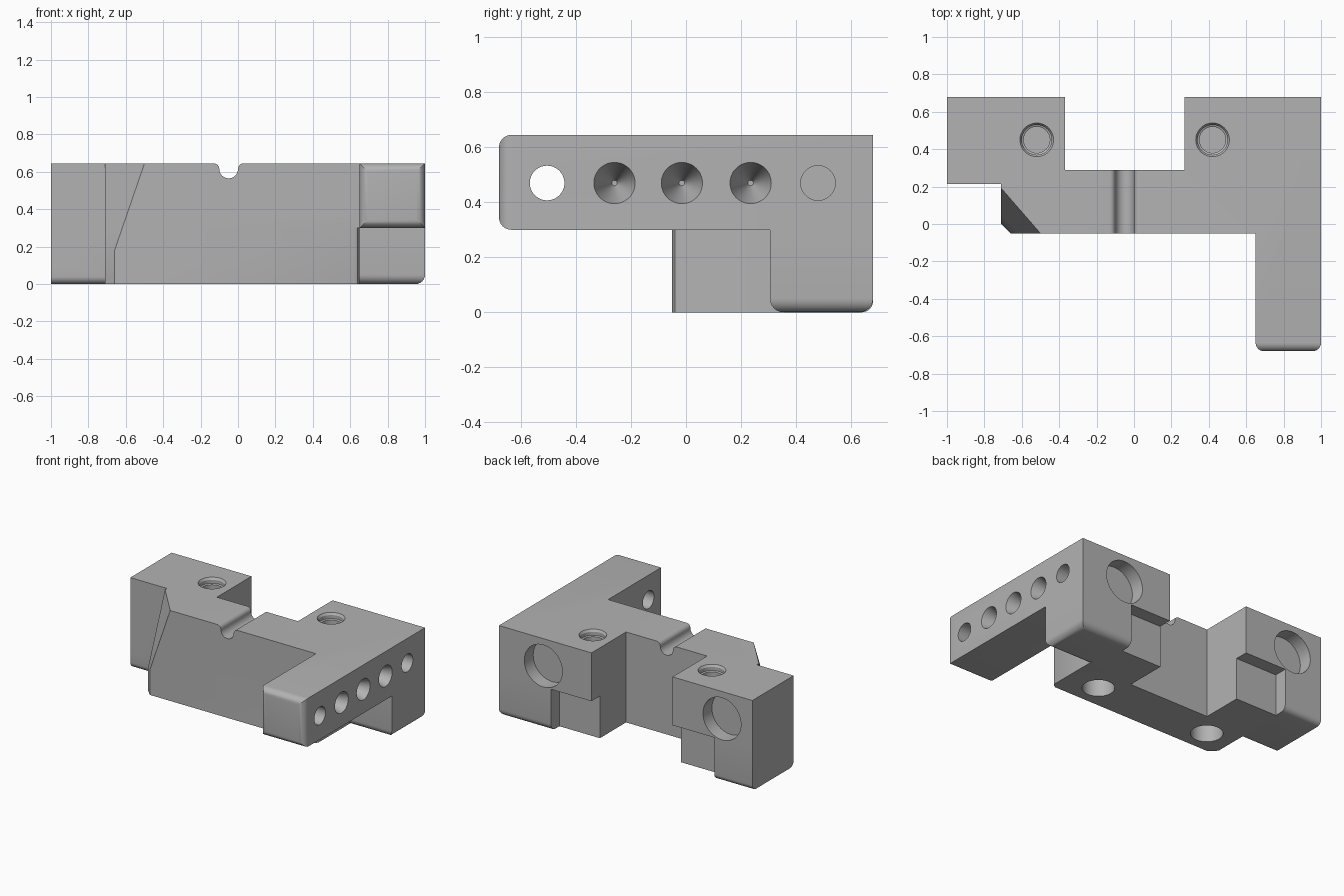
import bpy, bmesh, math
from mathutils import Vector, Matrix

if "Cube" in bpy.data.objects:
    bpy.data.objects.remove(bpy.data.objects["Cube"])

H = 0.645       # overall height
STEP = 0.30     # underside of the arm and overhangs

grey = bpy.data.materials.new("machined grey")
grey.use_nodes = True
colour = (0.45, 0.45, 0.45, 1)
grey.diffuse_color = colour
grey.node_tree.nodes["Principled BSDF"].inputs["Base Color"].default_value = colour


def make(name, bm):
    bmesh.ops.recalc_face_normals(bm, faces=bm.faces)
    mesh = bpy.data.meshes.new(name)
    bm.to_mesh(mesh)
    bm.free()
    mesh.materials.append(grey)
    obj = bpy.data.objects.new(name, mesh)
    bpy.context.scene.collection.objects.link(obj)
    return obj


def prism(name, outline, lo, hi, axis="z", rounded=None, radius=0.05):
    """Extrude an outline along z (xy outline) or y (xz outline), rounding chosen edges."""
    bm = bmesh.new()
    place = (lambda a, b, c: (a, b, c)) if axis == "z" else (lambda a, b, c: (a, c, b))
    face = bm.faces.new([bm.verts.new(place(a, b, lo)) for a, b in outline])
    ext = bmesh.ops.extrude_face_region(bm, geom=[face])
    top = [v for v in ext["geom"] if isinstance(v, bmesh.types.BMVert)]
    bmesh.ops.translate(bm, verts=top, vec=place(0, 0, hi - lo))
    bmesh.ops.recalc_face_normals(bm, faces=bm.faces)
    if rounded:
        edges = [e for e in bm.edges if rounded(e.verts[0].co, e.verts[1].co)]
        bmesh.ops.bevel(bm, geom=edges, offset=radius, segments=6, profile=0.5, affect="EDGES")
    return make(name, bm)


def box(x0, x1, y0, y1):
    return [(x0, y0), (x1, y0), (x1, y1), (x0, y1)]


def drill(name, mouth, direction, profile, sides=48):
    """Turned cutter: profile of (radius, depth) pairs starting at the mouth."""
    bm = bmesh.new()
    rings = []
    for r, d in [(profile[0][0], -0.05)] + profile:
        rings.append([bm.verts.new((r * math.cos(2 * math.pi * i / sides),
                                    r * math.sin(2 * math.pi * i / sides), d))
                      for i in range(sides)])
    for a, b in zip(rings, rings[1:]):
        for i in range(sides):
            j = (i + 1) % sides
            bm.faces.new((a[i], a[j], b[j], b[i]))
    bm.faces.new(rings[0])
    bm.faces.new(rings[-1])
    turn = Vector(direction).to_track_quat("Z", "Y").to_matrix().to_4x4()
    bm.transform(Matrix.Translation(mouth) @ turn)
    return make(name, bm)


def combine(target, other, operation):
    bpy.context.view_layer.objects.active = target
    mod = target.modifiers.new(operation, "BOOLEAN")
    mod.operation = operation
    mod.solver = "EXACT"
    mod.object = other
    bpy.ops.object.modifier_apply(modifier=mod.name)
    bpy.data.objects.remove(other)


# Upper slab with the two rear blocks and the forward arm
near = lambda a, b: abs(a - b) < 1e-4
body = prism("bracket_body", [
    (-1, 0.215), (-0.71, 0.215), (-0.71, -0.05), (0.65, -0.05), (0.65, -0.68), (1, -0.68),
    (1, 0.68), (0.27, 0.68), (0.27, 0.29), (-0.37, 0.29), (-0.37, 0.68), (-1, 0.68)],
    STEP, H, rounded=lambda a, b: near(a.y, -0.68) and near(b.y, -0.68), radius=0.045)

# Lower bar, set back behind the overhangs
lower = prism("lower_bar", [
    (-0.71, 0), (-0.66, -0.05), (0.62, -0.05), (0.64, -0.04), (0.65, -0.02), (0.65, 0.585),
    (0.27, 0.585), (0.27, 0.29), (-0.37, 0.29), (-0.37, 0.585), (-0.71, 0.585)], 0, 0.4)
combine(body, lower, "UNION")

# Feet with rounded lower edges
on_floor = lambda a, b: near(a.z, 0) and near(b.z, 0)
right_side = prism("foot", box(0.59, 1, 0.305, 0.68), 0, 0.4,
                   rounded=lambda a, b: on_floor(a, b) and (near(a.y, b.y) or a.x + b.x > 1.9))
combine(body, right_side, "UNION")
left_side = prism("foot", box(-1, -0.70, 0.215, 0.68), 0, 0.4,
                  rounded=lambda a, b: on_floor(a, b) and near(a.y, b.y), radius=0.04)
combine(body, left_side, "UNION")

# Sloping relief on the front corner
bm = bmesh.new()
for y in (-0.2, 0.215):
    for z in (0.1, 0.7):
        edge = -0.5 - (y + 0.05) * 0.87 - (H - z) * 0.344
        bm.verts.new((edge, y, z))
        bm.verts.new((-1.2, y, z))
bmesh.ops.convex_hull(bm, input=bm.verts)
combine(body, make("relief_cutter", bm), "DIFFERENCE")

# Round-bottomed groove with softened lips across the bar
half = []
for i in range(9):
    a = math.radians(90 + 90 * i / 8)
    half.append((0.08 + 0.03 * math.cos(a), 0.615 + 0.03 * math.sin(a)))
for i in range(1, 9):
    a = math.radians(-90 * i / 8)
    half.append((0.05 * math.cos(a), 0.615 + 0.05 * math.sin(a)))
half = [(0.08, 0.7)] + half
profile = half + [(-x, z) for x, z in reversed(half[:-1])]
groove = prism("groove_cutter", [(x - 0.05, z) for x, z in profile], -0.1, 0.35, axis="y")
combine(body, groove, "DIFFERENCE")

# Holes along the arm: one through, three conical, one blind
arm_holes = [(-0.505, [(0.063, 0.5)]), (0.48, [(0.063, 0.2)])]
arm_holes += [(y, [(0.075, 0), (0.01, 0.2)]) for y in (-0.26, -0.015, 0.235)]
holes = [((1, y, 0.47), (-1, 0, 0), p) for y, p in arm_holes]

# Magnet pockets behind, stepped bores on top, pin holes below
holes += [((x, 0.68, 0.45), (0, -1, 0), [(0.15, 0.1)]) for x in (-0.76, 0.65)]
bore = [(0.09, 0), (0.08, 0.015), (0.08, 0.04), (0.07, 0.045), (0.07, 0.12)]
holes += [((x, 0.45, H), (0, 0, -1), bore) for x in (-0.52, 0.42)]
holes += [((x, 0.12, 0), (0, 0, 1), [(0.105, 0.2)]) for x in (-0.51, 0.4)]
for mouth, direction, p in holes:
    combine(body, drill("hole_cutter", mouth, direction, p), "DIFFERENCE")

bpy.ops.object.select_all(action="DESELECT")
body.select_set(True)
bpy.context.view_layer.objects.active = body
bpy.ops.object.shade_smooth_by_angle(angle=math.radians(30))
